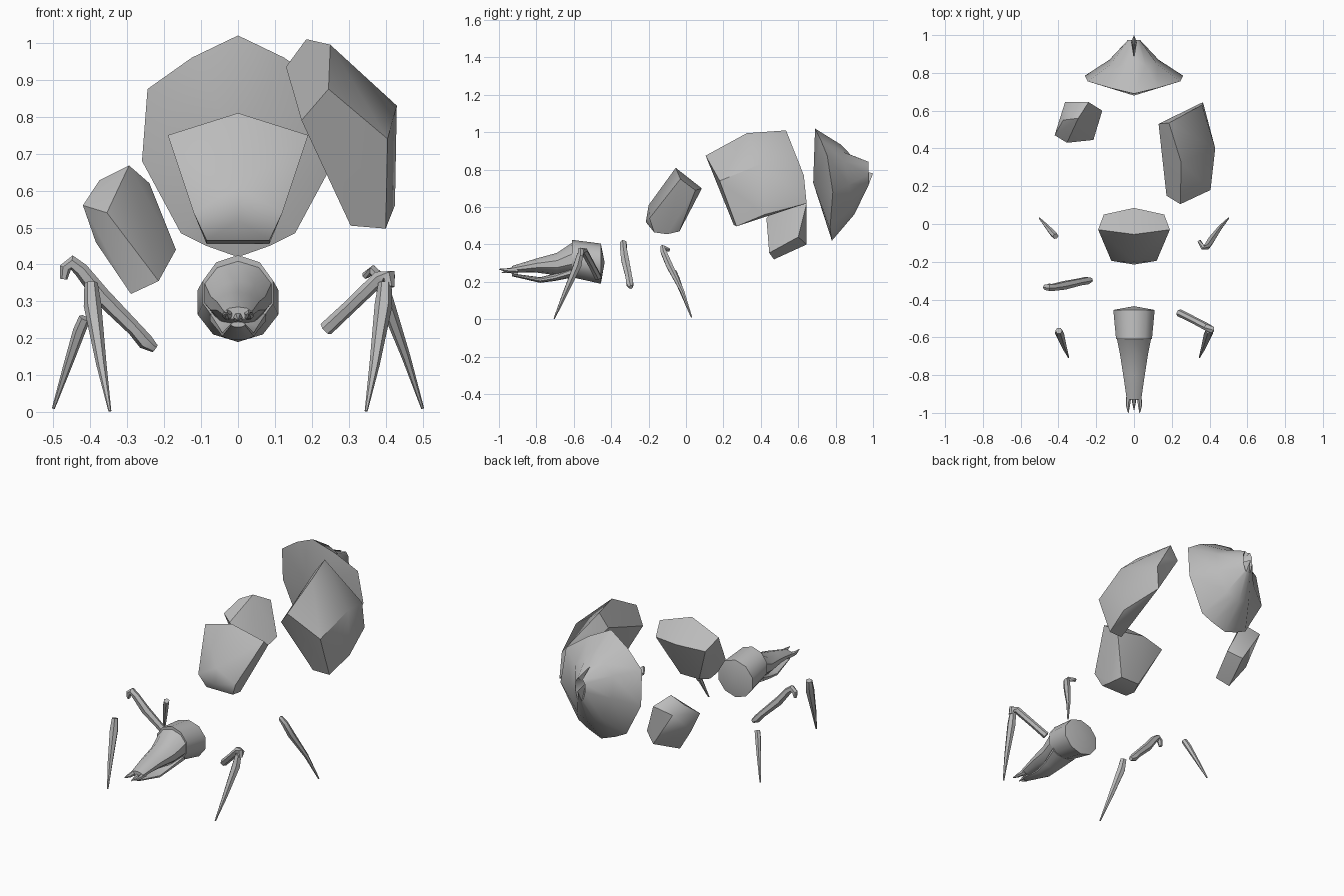
import bpy, bmesh, math
from mathutils import Vector

if "Cube" in bpy.data.objects:
    bpy.data.objects.remove(bpy.data.objects["Cube"])

shell_mat = bpy.data.materials.new("shell grey")
shell_mat.diffuse_color = (0.5, 0.5, 0.5, 1)
shell_mat.use_nodes = True
shell_mat.node_tree.nodes["Principled BSDF"].inputs["Base Color"].default_value = shell_mat.diffuse_color


def finish(name, bm, angle=40):
    bmesh.ops.recalc_face_normals(bm, faces=bm.faces)
    me = bpy.data.meshes.new(name)
    bm.to_mesh(me)
    bm.free()
    ob = bpy.data.objects.new(name, me)
    bpy.context.collection.objects.link(ob)
    me.materials.append(shell_mat)
    bpy.ops.object.select_all(action='DESELECT')
    ob.select_set(True)
    bpy.context.view_layer.objects.active = ob
    bpy.ops.object.shade_smooth_by_angle(angle=math.radians(angle))
    return ob


def mirrored(pts):
    return pts + [(-x, y, z) for x, y, z in pts if x > 0]


def hull(name, pts):
    bm = bmesh.new()
    for p in pts:
        bm.verts.new(p)
    r = bmesh.ops.convex_hull(bm, input=bm.verts)
    junk = {v for v in r["geom_interior"] if isinstance(v, bmesh.types.BMVert)}
    bmesh.ops.delete(bm, geom=list(junk), context='VERTS')
    return finish(name, bm)


def skin(bm, rings, start=None, end=None):
    # Bridge rings of equal size, closing ends with a cap or a point
    vs = [[bm.verts.new(p) for p in r] for r in rings]
    n = len(vs[0])
    for a, b in zip(vs, vs[1:]):
        for i in range(n):
            j = (i + 1) % n
            bm.faces.new((a[i], a[j], b[j], b[i]))
    for ring, tip in ((vs[0], start), (vs[-1], end)):
        if tip is None:
            bm.faces.new(ring)
        else:
            t = bm.verts.new(tip)
            for i in range(n):
                bm.faces.new((ring[i], ring[(i + 1) % n], t))


def limb(name, stops, sides=6):
    # Tapered tube through (point, radius) stops
    bm = bmesh.new()
    pts = [Vector(p) for p, r in stops]
    rings = []
    for i, (p, r) in enumerate(stops):
        d = (pts[min(i + 1, len(pts) - 1)] - pts[max(i - 1, 0)]).normalized()
        u = d.cross(Vector((0, 1, 0.2))).normalized()
        w = d.cross(u)
        rings.append([pts[i] + r * (u * math.cos(t) + w * math.sin(t))
                      for t in (2 * math.pi * k / sides for k in range(sides))])
    skin(bm, rings)
    return finish(name, bm)


# Neck shield
hull("neck_shield", mirrored([
    (0, -.055, .81), (.19, -.03, .75), (.16, .05, .69), (0, .085, .70),
    (0, -.2, .61), (.12, -.195, .54), (0, -.215, .52), (.085, -.17, .465),
    (.085, -.10, .455), (.06, -.035, .47)]))

# Right wing case
hull("right_wing_case", [
    (.185, .535, 1.01), (.25, .325, .995), (.245, .105, .875), (.172, .15, .79),
    (.13, .53, .935), (.43, .40, .83), (.405, .18, .74), (.305, .255, .505),
    (.40, .27, .497), (.425, .42, .56), (.365, .645, .62), (.36, .63, .77),
    (.28, .59, .87), (.245, .2, .655)])

# Left side plate
hull("left_side_plate", [
    (-.295, .56, .668), (-.375, .55, .628), (-.42, .47, .56), (-.355, .43, .54),
    (-.385, .5, .46), (-.29, .47, .32), (-.215, .445, .355), (-.168, .6, .44),
    (-.24, .645, .40), (-.365, .645, .60), (-.24, .645, .62)])

# Tail shell: a faceted rim, domed front and a drawn-out notched tip
half = [(0, .69, 1.02), (.125, .72, .96), (.245, .755, .875), (.26, .785, .68),
        (.155, .77, .485), (.085, .775, .45), (0, .78, .42)]
rim = half + [(-x, y, z) for x, y, z in half[-2:0:-1]]
mid = [(x * .5, .83 + .07 * (1.02 - z) / .6, .79 + (z - .79) * .62) for x, y, z in rim]
tip = [(x * .12, .975, .80 + (z - .79) * .25) for x, y, z in rim]
tip[0] = (0, .88, .88)
tip[6] = (0, 1.0, .78)
bm = bmesh.new()
skin(bm, [rim, mid, tip], start=(0, .68, .73), end=(0, .92, .80))
finish("tail_shell", bm)


def oval(y, top, bottom, hw, n=10):
    c, h = (top + bottom) / 2, (top - bottom) / 2
    return [(hw * math.sin(2 * math.pi * k / n), y, c + h * math.cos(2 * math.pi * k / n))
            for k in range(n)]


# Head: collar, upper snout, lower jaw and fangs
bm = bmesh.new()
skin(bm, [oval(-.455, .405, .19, .115), oval(-.61, .425, .225, .10)],
     start=(0, -.435, .305))
finish("head_collar", bm)
bm = bmesh.new()
skin(bm, [oval(-.60, .415, .235, .097), oval(-.69, .355, .235, .078),
          oval(-.80, .325, .25, .06), oval(-.93, .285, .25, .04)])
finish("snout", bm)
bm = bmesh.new()
skin(bm, [oval(-.60, .29, .225, .08), oval(-.70, .245, .205, .055),
          oval(-.78, .225, .195, .045), oval(-.93, .245, .23, .02)])
finish("lower_jaw", bm)
for side, s in (("left", -1), ("right", 1)):
    limb(side + "_fang", [((s * .026, -.90, .265), .016), ((s * .032, -.96, .262), .011),
                          ((s * .03, -1.0, .268), .002)])
limb("middle_fang", [((0, -.90, .26), .018), ((0, -.985, .25), .002)])

# Front feet, mirrored left and right
for side, s in (("left", -1), ("right", 1)):
    limb(side + "_front_foot", [((s * .398, -.565, .35), .018), ((s * .394, -.58, .29), .024),
                                ((s * .37, -.65, .13), .014), ((s * .347, -.705, .003), .004)])
limb("right_front_thigh", [((.238, -.47, .225), .020), ((.30, -.50, .283), .019),
                           ((.385, -.545, .365), .020), ((.41, -.56, .368), .020),
                           ((.408, -.565, .34), .016)])

# Rear feet
limb("right_rear_foot", [((.345, -.09, .37), .010), ((.365, -.125, .385), .014),
                         ((.385, -.12, .36), .018), ((.405, -.09, .29), .020),
                         ((.455, -.02, .15), .012), ((.5, .03, .01), .004)])
limb("left_rear_foot", [((-.415, -.065, .255), .016), ((-.43, -.05, .22), .017),
                        ((-.46, -.015, .13), .012), ((-.5, .03, .01), .004)])

# Middle left leg with a hooked knee and an ankle knob
limb("left_middle_leg", [((-.472, -.335, .36), .010), ((-.468, -.335, .39), .016),
                         ((-.45, -.335, .405), .020), ((-.425, -.335, .385), .020),
                         ((-.37, -.325, .315), .024), ((-.28, -.305, .225), .020),
                         ((-.25, -.30, .19), .022), ((-.225, -.295, .172), .012)])
